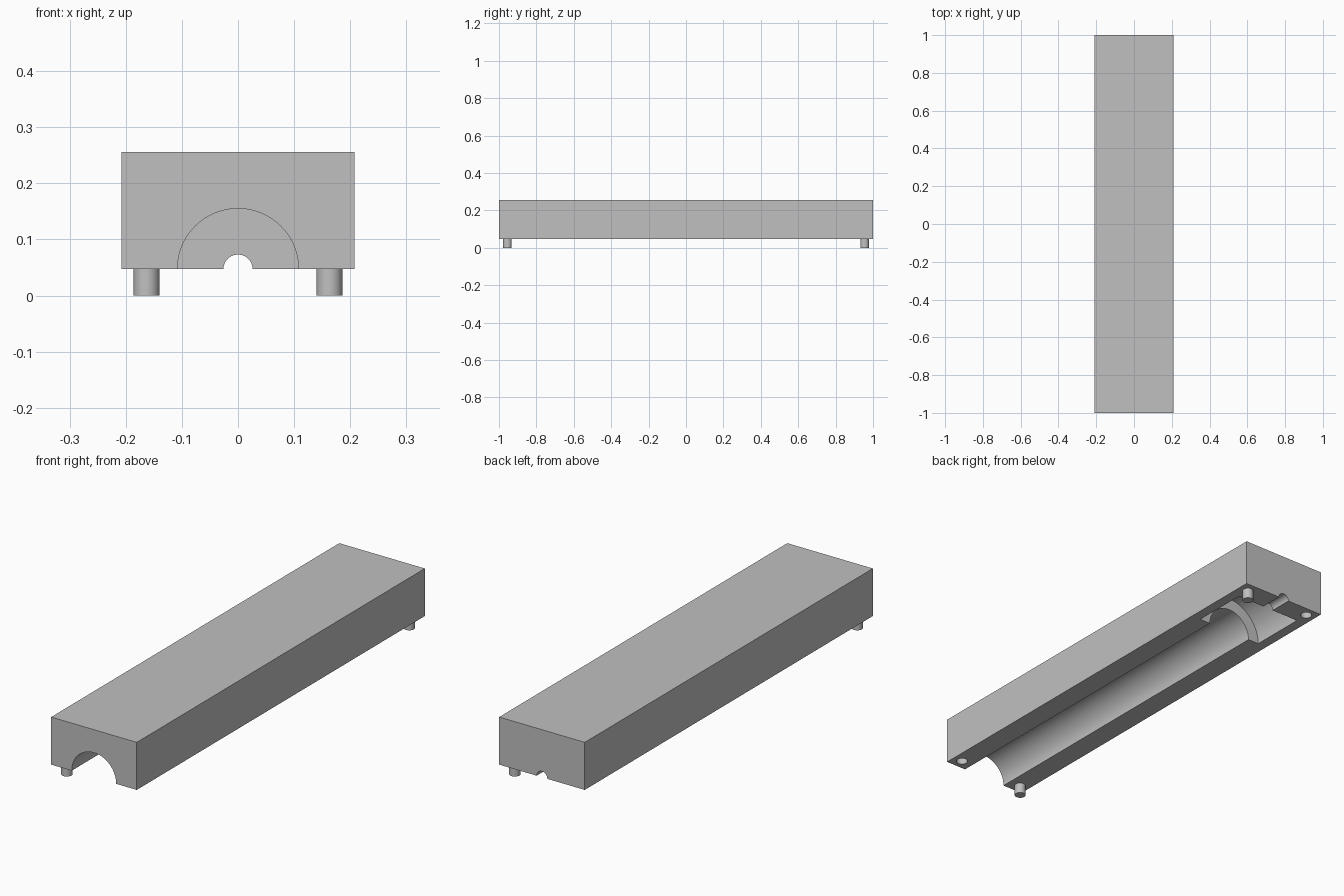
import bpy, bmesh, math
from mathutils import Matrix

if "Cube" in bpy.data.objects:
    bpy.data.objects.remove(bpy.data.objects["Cube"], do_unlink=True)

BASE, TOP = 0.047, 0.256        # underside and top of the block
HALF_W, HALF_L = 0.208, 1.0
PIN_X, PIN_Y, PIN_R = 0.163, 0.955, 0.023

grey = bpy.data.materials.new("plain grey")
grey.use_nodes = True
colour = (0.53, 0.53, 0.53, 1)
grey.diffuse_color = colour
grey.node_tree.nodes["Principled BSDF"].inputs["Base Color"].default_value = colour


def finish(name, bm):
    bmesh.ops.recalc_face_normals(bm, faces=bm.faces)
    mesh = bpy.data.meshes.new(name)
    bm.to_mesh(mesh)
    bm.free()
    mesh.materials.append(grey)
    obj = bpy.data.objects.new(name, mesh)
    bpy.context.collection.objects.link(obj)
    return obj


def cylinder(name, x, y, z0, z1, radius):
    bm = bmesh.new()
    bmesh.ops.create_cone(bm, cap_ends=True, segments=48, radius1=radius, radius2=radius,
                          depth=z1 - z0, matrix=Matrix.Translation((x, y, (z0 + z1) / 2)))
    return finish(name, bm)


def lathe(name, profile, segments=96):
    """Revolve (radius, y) points around the long axis at the underside."""
    bm = bmesh.new()
    rings = []
    for r, y in profile:
        angles = [2 * math.pi * i / segments for i in range(segments)]
        rings.append([bm.verts.new((r * math.cos(a), y, BASE + r * math.sin(a))) for a in angles])
    for a, b in zip(rings, rings[1:]):
        for i in range(segments):
            j = (i + 1) % segments
            bm.faces.new((a[i], a[j], b[j], b[i]))
    bm.faces.new(rings[0])
    bm.faces.new(rings[-1])
    return finish(name, bm)


def activate(obj):
    bpy.ops.object.select_all(action='DESELECT')
    obj.select_set(True)
    bpy.context.view_layer.objects.active = obj


def cut(obj, cutter):
    activate(obj)
    mod = obj.modifiers.new("cut", 'BOOLEAN')
    mod.operation = 'DIFFERENCE'
    mod.solver = 'EXACT'
    mod.object = cutter
    bpy.ops.object.modifier_apply(modifier=mod.name)
    bpy.data.objects.remove(cutter, do_unlink=True)


# Block
bm = bmesh.new()
bmesh.ops.create_cube(bm, size=1)
bmesh.ops.scale(bm, vec=(2 * HALF_W, 2 * HALF_L, TOP - BASE), verts=bm.verts)
bmesh.ops.translate(bm, vec=(0, 0, (TOP + BASE) / 2), verts=bm.verts)
block = finish("half_housing", bm)

# Long bore, wider chamber and narrow rear channel
cut(block, lathe("bore_cutter", [(0.108, -1.1), (0.108, 0.636), (0.162, 0.636),
                                 (0.162, 0.895), (0.026, 0.895), (0.026, 1.1)]))

# Pins on one diagonal, matching sockets on the other
smooth = [block]
for side, label in ((-1, "front"), (1, "rear")):
    cut(block, cylinder("socket_cutter", -side * PIN_X, side * PIN_Y,
                        BASE - 0.02, BASE + 0.053, PIN_R + 0.001))
    smooth.append(cylinder(label + "_pin", side * PIN_X, side * PIN_Y, 0, BASE, PIN_R))

for obj in smooth:
    activate(obj)
    bpy.ops.object.shade_smooth_by_angle(angle=math.radians(30))
